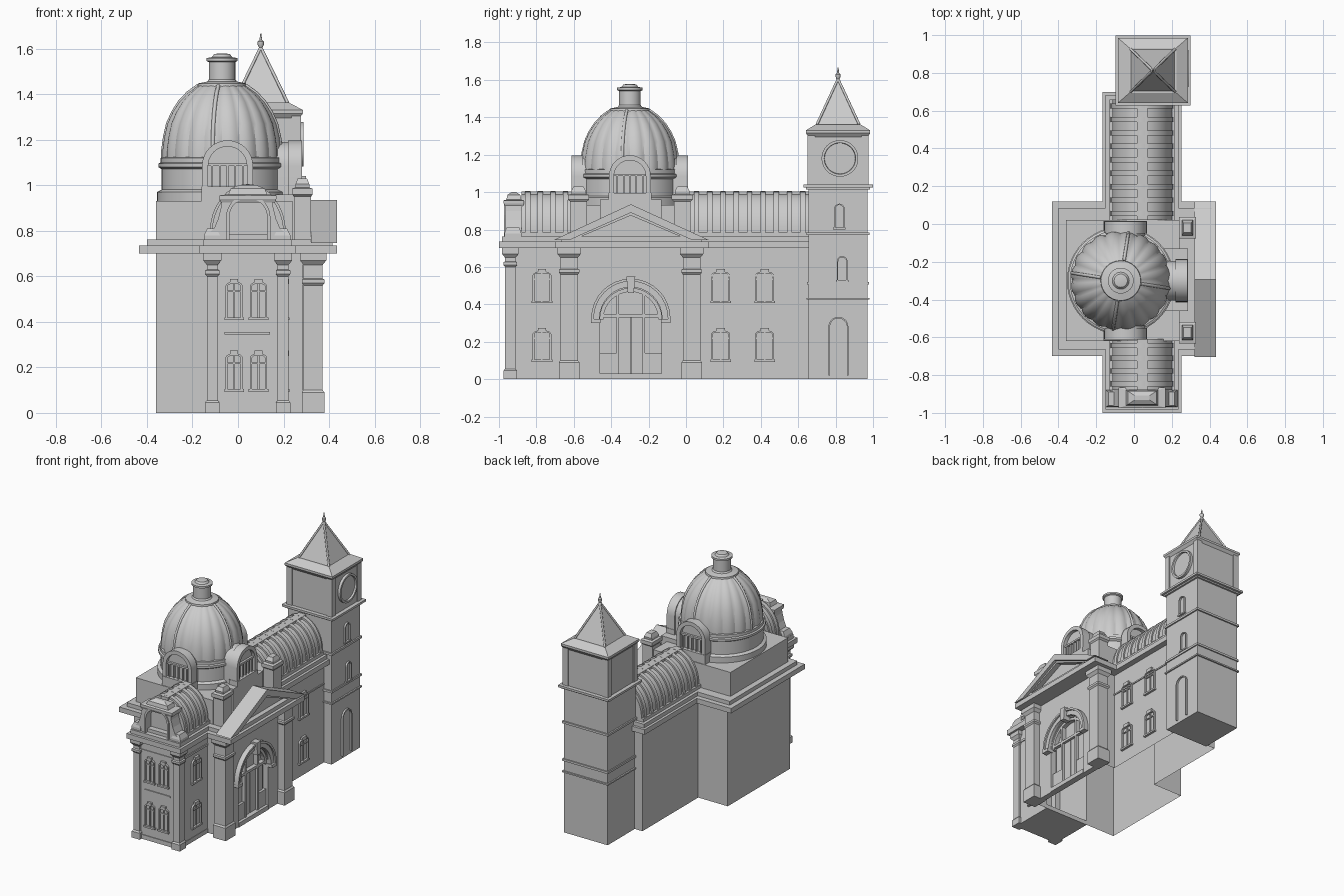
import bpy, bmesh, math
from math import sin, cos, pi

if "Cube" in bpy.data.objects:
    bpy.data.objects.remove(bpy.data.objects["Cube"])


def mesh(name, verts, faces, smooth=False):
    bm = bmesh.new()
    vs = [bm.verts.new(v) for v in verts]
    for f in faces:
        bm.faces.new([vs[i] for i in f])
    bmesh.ops.recalc_face_normals(bm, faces=bm.faces)
    me = bpy.data.meshes.new(name)
    bm.to_mesh(me)
    bm.free()
    ob = bpy.data.objects.new(name, me)
    bpy.context.collection.objects.link(ob)
    if smooth:
        bpy.ops.object.select_all(action='DESELECT')
        ob.select_set(True)
        bpy.context.view_layer.objects.active = ob
        bpy.ops.object.shade_smooth_by_angle(angle=math.radians(32))
    return ob


def stack(name, rings, caps=True, smooth=False):
    """Skin a list of equal-length vertex rings."""
    n = len(rings[0])
    faces = [(k*n+i, k*n+(i+1) % n, (k+1)*n+(i+1) % n, (k+1)*n+i)
             for k in range(len(rings)-1) for i in range(n)]
    last = (len(rings)-1)*n
    faces.append(tuple(range(last, last+n)))
    if caps:
        faces.append(tuple(range(n)))
    return mesh(name, [v for r in rings for v in r], faces, smooth)


def tiers(name, cx, cy, levels):
    """Rectangular tower of (half x, half y, z) levels."""
    return stack(name, [[(cx+a*hx, cy+b*hy, z) for a, b in ((-1, -1), (1, -1), (1, 1), (-1, 1))]
                        for hx, hy, z in levels])


def box(name, x0, x1, y0, y1, z0, z1):
    hx, hy = (x1-x0)/2, (y1-y0)/2
    return tiers(name, (x0+x1)/2, (y0+y1)/2, [(hx, hy, z0), (hx, hy, z1)])


def lathe(name, cx, cy, prof, n=40):
    return stack(name, [[(cx+r*cos(2*pi*i/n), cy+r*sin(2*pi*i/n), z) for i in range(n)]
                        for r, z in prof], smooth=True)


def prism(name, pts, face, plane, n0, n1, smooth=False):
    """Extrude a wall-plane outline (u, z) outward from a wall."""
    def put(u, z, n):
        return {'R': (plane+n, u, z), 'F': (u, plane-n, z), 'B': (u, plane+n, z)}[face]
    return stack(name, [[put(u, z, n) for u, z in pts] for n in (n0, n1)], smooth=smooth)


def rect(u0, u1, z0, z1):
    return [(u0, z0), (u0, z1), (u1, z1), (u1, z0)]


def arch(u, w, z0, zs, rise=None, n=16):
    h = w if rise is None else rise
    return [(u-w, z0)] + [(u-w*cos(pi*i/n), zs+h*sin(pi*i/n)) for i in range(n+1)] + [(u+w, z0)]


def arch_band(u, w, t, z0, zs, rise=None):
    h = w if rise is None else rise
    return arch(u, w, z0, zs, h) + arch(u, w-t, z0, zs, h-t)[::-1]


def tube(name, pts, r):
    cu = bpy.data.curves.new(name, 'CURVE')
    cu.dimensions, cu.bevel_depth, cu.bevel_resolution = '3D', r, 1
    cu.use_fill_caps = True
    sp = cu.splines.new('POLY')
    sp.points.add(len(pts)-1)
    for p, c in zip(sp.points, pts):
        p.co = (*c, 1)
    bpy.context.collection.objects.link(bpy.data.objects.new(name, cu))


def window(face, plane, u, w, z0, z1):
    zs = z1-0.03
    prism('window_frame', arch_band(u, w, .009, z0, zs, .022), face, plane, -.005, .012)
    prism('window_mullion', rect(u-.004, u+.004, z0, z1-.015), face, plane, -.005, .008)
    prism('window_transom', rect(u-w, u+w, zs-.025, zs-.018), face, plane, -.005, .007)
    prism('window_sill', rect(u-w-.005, u+w+.005, z0-.008, z0+.004), face, plane, -.005, .016)
    prism('window_keystone', rect(u-w*.45, u+w*.45, zs+.01, z1+.004), face, plane, -.005, .015)


def pillar(name, cx, cy, hx, hy, base, cap, top):
    e = .008
    tiers(name, cx, cy, [(hx+e, hy+e, 0), (hx+e, hy+e, base), (hx, hy, base+.01), (hx, hy, cap),
                         (hx+e, hy+e, cap+.01), (hx+e, hy+e, cap+.025), (hx, hy, cap+.03),
                         (hx, hy, top-.06), (hx+2*e, hy+2*e, top-.04), (hx+2*e, hy+2*e, top)])


# wall shell: cross-shaped plan, open underneath
plan = [(-.13, -.95), (.21, -.95), (.21, -.64), (.285, -.64), (.285, .05), (.21, .05), (.21, .67),
        (-.13, .67), (-.13, .05), (-.36, .05), (-.36, -.64), (-.13, -.64)]
stack('walls', [[(x, y, z) for x, y in plan] for z in (0, .71)], caps=False)

# layered cornices and frieze bands
for i, (z0, z1, d) in enumerate(((.70, .735, 0), (.735, .762, .035))):
    box('main_cornice', -.435+d, .435-d*.6, -.70+d, .12-d, z0, z1)
    box('wing_cornice', -.168+d*.5, .252-d*.5, -1+d*.5, .70-d*.5, z0, z1)
box('wing_parapet', -.13, .215, -.95, .66, .76, .785)
box('frieze_front', -.134, .216, -.955, -.63, .615, .63)
box('frieze_back', 0, .216, .04, .66, .55, .56)

# attic block carrying the dome
box('attic', -.36, .24, -.62, .02, .75, .93)
box('dormer_step', .15, .285, -.46, -.13, .75, .96)

# drum, scalloped dome and lantern
DX, DY = -.07, -.30
lathe('drum', DX, DY, [(.285, .92), (.285, .97), (.265, .98), (.265, 1.07), (.28, 1.08), (.28, 1.095),
                       (.27, 1.10), (.27, 1.12), (.25, 1.125)], 48)
dome = [(.262, 1.10), (.262, 1.15), (.254, 1.21), (.24, 1.27), (.217, 1.32), (.188, 1.365),
        (.15, 1.405), (.105, 1.437), (.09, 1.445)]
G, S = 20, 6
stack('dome', [[(DX+r*(.975+.035*abs(sin(pi*i/S)))*cos(2*pi*i/(G*S)),
                 DY+r*(.975+.035*abs(sin(pi*i/S)))*sin(2*pi*i/(G*S)), z)
                for i in range(G*S)] for r, z in dome], smooth=True)
for k in range(4):
    a = math.radians(-9+90*k)
    tube('dome_rib', [(DX+r*cos(a), DY+r*sin(a), z) for r, z in dome[:-1]], .009)
lathe('lantern', DX, DY, [(.108, 1.43), (.105, 1.447), (.065, 1.455), (.058, 1.465), (.058, 1.54),
                          (.068, 1.545), (.068, 1.558), (.045, 1.562), (.035, 1.575), (.02, 1.578)], 32)

# three arched dormers around the drum
for face, plane, u in (('F', -.60, -.046), ('B', .0, -.046), ('R', .27, -.30)):
    prism('dormer_body', arch(u, .105, .92, 1.085), face, plane, -.22, -.012, True)
    prism('dormer_arch', arch_band(u, .112, .027, .93, 1.085), face, plane, -.05, .012, True)
    prism('dormer_sill', rect(u-.115, u+.115, .92, .995), face, plane, -.05, .016)
    prism('dormer_transom', rect(u-.09, u+.09, 1.085, 1.097), face, plane, -.03, .003)
    for k in range(-2, 3):
        prism('dormer_mullion', rect(u+k*.034-.004, u+k*.034+.004, .99, 1.09), face, plane, -.03, .002)

# barrel roofs with ribs and ridge
for y0, y1, n in ((-.88, -.61, 4), (.02, .66, 9)):
    prism('barrel_roof', arch(.043, .158, .76, .79, .20, 24), 'B', 0, y0, y1, True)
    box('roof_ridge', .015, .071, y0, y1, .97, 1.003)
    for k in range(n):
        y = y0+(k+.5)*(y1-y0)/n
        prism('roof_rib', arch_band(.043, .167, .02, .76, .79, .215), 'B', y, -.014, .014, True)

# front gable with curved shoulders and arched niche
left = [(-.172, .76), (-.168, .79), (-.145, .81), (-.128, .85), (-.115, .90), (-.11, .94)]
outline = [(.04+u, z) for u, z in left] + [(.04-u, z) for u, z in left[::-1]]
prism('gable_wall', outline + arch(.045, .085, .76, .86)[::-1], 'F', -.88, 0, .085)
prism('gable_niche', rect(-.06, .15, .76, .94), 'F', -.88, -.01, .03)
prism('gable_arch', arch_band(.045, .097, .014, .76, .86), 'F', -.965, -.02, .008)
tiers('gable_cap', .043, -.92, [(.12, .048, .925), (.125, .055, .94), (.125, .055, .955),
                                (.085, .04, .96), (.075, .035, .985), (.04, .012, 1.0)])
for u in (-.115, .195):
    tiers('gable_shoulder', u, -.925, [(.035, .045, .755), (.035, .045, .78), (.02, .035, .81)])

# front corner pilasters and giant side pillars
for x in (-.113, .198):
    pillar('front_pilaster', x, -.94, .024, .028, .045, .60, .71)
for y in (-.625, .03):
    pillar('side_pillar', .33, y, .042, .047, .09, .56, .71)

# corner urn pedestals
for y in (-.575, -.02):
    tiers('urn_pedestal', .283, y, [(.038, .045, .75), (.038, .045, .95), (.045, .057, .96), (.045, .057, .985),
                                    (.03, .038, .99), (.03, .04, 1.005), (.02, .026, 1.03)])

# portal wall with arched opening, archivolt and doors
C = -.295
prism('portal_wall', rect(-.62, .03, 0, .70) + arch(C, .165, 0, .32)[::-1], 'R', .285, 0, .04)
prism('archivolt', arch_band(C, .205, .038, .31, .325), 'R', .325, -.01, .022, True)
prism('archivolt_rim', arch_band(C, .212, .014, .31, .325), 'R', .325, -.01, .034, True)
prism('keystone', [(C-.016, .46), (C-.024, .55), (C+.024, .55), (C+.016, .46)], 'R', .325, -.01, .045)
for s in (-1, 1):
    prism('impost', rect(C+s*.187-.026, C+s*.187+.026, .30, .322), 'R', .325, -.01, .035)
    prism('door_leaf', rect(C+s*.033-.03, C+s*.033+.03, .03, .33), 'R', .285, 0, .012)
    prism('side_light', rect(C+s*.11-.04, C+s*.11+.04, .14, .33), 'R', .285, 0, .008)
    prism('door_post', rect(C+s*.07-.007, C+s*.07+.007, .03, .46), 'R', .285, 0, .03)
    prism('side_dado', rect(C+s*.115-.05, C+s*.115+.05, 0, .14), 'R', .285, 0, .025)
prism('door_transom', rect(C-.165, C+.165, .33, .348), 'R', .285, 0, .03)
prism('fanlight_arch', arch_band(C, .165, .018, .32, .32), 'R', .285, 0, .03)
prism('door_step', rect(C-.165, C+.165, 0, .03), 'R', .285, 0, .045)

# pediment over the portal
lo, hi = (-.705, .745), (.12, .745)
prism('pediment_rake', [lo, (C, .935), hi, (.03, .745), (C, .89), (-.62, .745)], 'R', .32, 0, .115)
prism('pediment_moulding', [(-.64, .75), (C, .905), (.05, .75), (.0, .75), (C, .875), (-.59, .75)],
      'R', .32, 0, .095)
prism('tympanum', [(-.65, .75), (C, .90), (.06, .75)], 'R', .32, 0, .06)

# wing windows: front pairs, then right side
for z in (.10, .415):
    for u in (-.017, .09):
        window('F', -.95, u, .038, z, z+.17)
    for u in (-.77, .185, .42):
        window('R', .21, u, .05, z, z+.17)
box('front_string', -.06, .14, -.957, -.94, .345, .355)
box('front_plinth', -.13, .213, -.955, -.64, 0, .03)

# clock tower body with belts and cornices
TX, TY, A, B = .10, .813, .17, .158
tiers('tower_body', TX, TY, [(A, B, 0), (A, B, 1.32)])
for z0, z1, d in ((.425, .435, .01), (.505, .52, .008), (.77, .785, .01), (1.015, 1.025, .013),
                  (1.025, 1.04, .028)):
    tiers('tower_belt', TX, TY, [(A+d, B+d, z0), (A+d, B+d, z1)])
for sx in (-1, 1):
    for sy in (-1, 1):
        x, y = TX+sx*(A-.014), TY+sy*(B-.014)
        box('tower_corner', x-.02, x+.02, y-.02, y+.02, 1.03, 1.32)
tiers('tower_roof', TX, TY, [(A, B, 1.295), (A+.015, B+.014, 1.315), (A+.015, B+.014, 1.33),
                             (.125, .12, 1.362), (.115, .11, 1.362), (.004, .004, 1.60)])
for sx in (-1, 1):
    for sy in (-1, 1):
        tube('roof_hip', [(TX+sx*.118, TY+sy*.113, 1.362), (TX, TY, 1.605)], .007)
lathe('finial', TX, TY, [(.014, 1.585), (.008, 1.605), (.014, 1.618), (.014, 1.63), (.006, 1.638),
                         (.002, 1.667)], 12)

# clock, tower door and slit windows on the right face
P = TX+A
ring = [[(P+n, TY+.01+r*cos(2*pi*i/40), 1.18+r*sin(2*pi*i/40)) for i in range(40)]
        for r, n in ((.098, -.01), (.098, .018), (.084, .018), (.082, .006))]
stack('clock', ring, smooth=True)
prism('tower_door', arch_band(.815, .053, .008, .02, .28), 'R', P, -.01, .012)
for z, u in ((.53, .835), (.81, .82)):
    prism('slit_window', arch_band(u, .028, .007, z, z+.10), 'R', P, -.01, .012)
    prism('slit_sill', rect(u-.034, u+.034, z-.01, z), 'R', P, -.01, .014)
